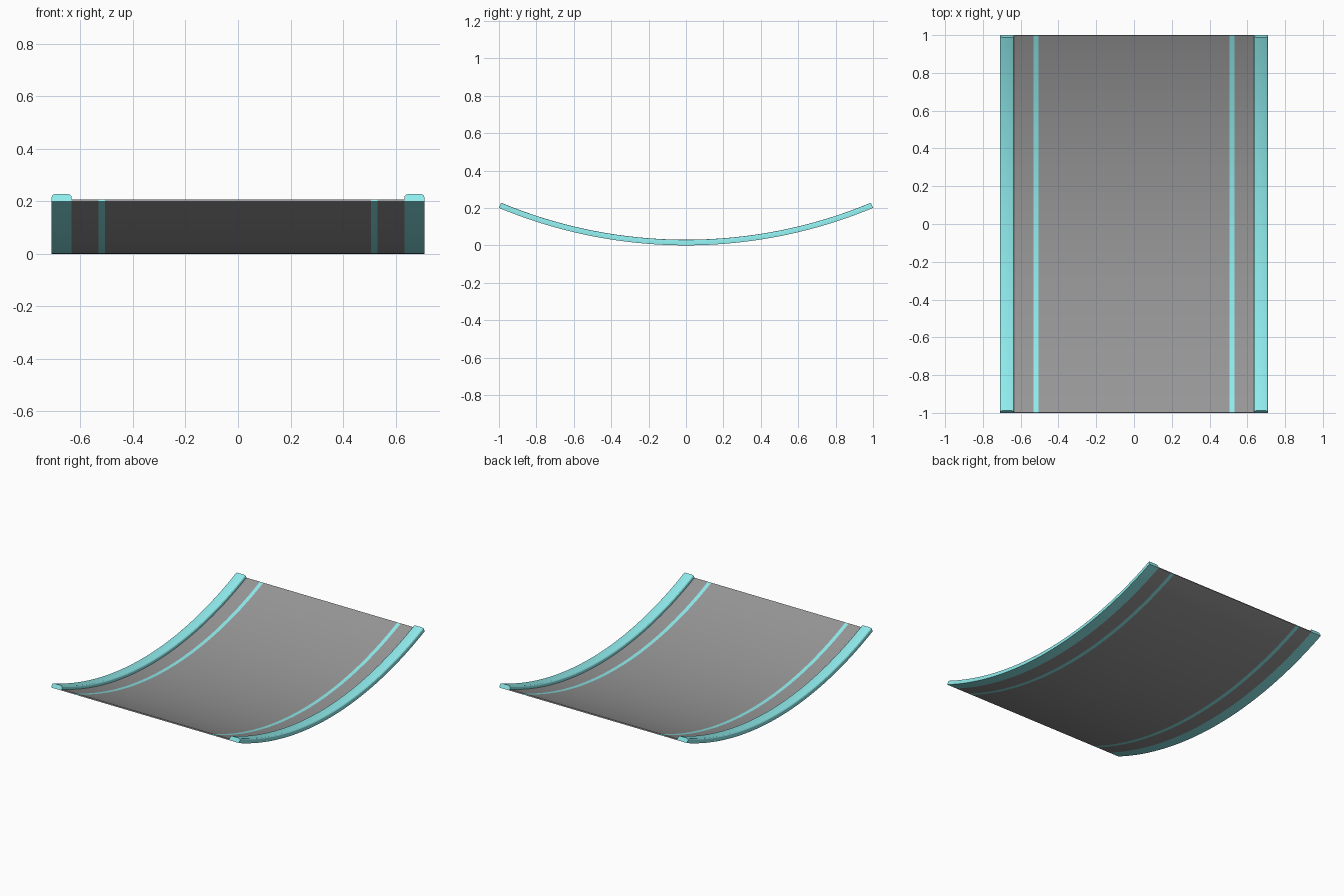
import bpy, bmesh
from math import sin, cos, asin, pi

if "Cube" in bpy.data.objects:
    bpy.data.objects.remove(bpy.data.objects["Cube"])

R = 2.6                      # radius of the underside
HALF = asin(1.0 / R)         # half the sweep angle
SEG = 48


def material(name, rgb):
    m = bpy.data.materials.new(name)
    m.diffuse_color = (*rgb, 1)
    m.use_nodes = True
    m.node_tree.nodes["Principled BSDF"].inputs["Base Color"].default_value = m.diffuse_color
    return m


def sweep(name, profile, mat):
    """Sweep a closed (x, height) profile along the shallow arc."""
    bm = bmesh.new()
    rings = []
    for i in range(SEG + 1):
        a = -HALF + 2 * HALF * i / SEG
        rings.append([bm.verts.new((x, (R - h) * sin(a), R - (R - h) * cos(a)))
                      for x, h in profile])
    n = len(profile)
    for r0, r1 in zip(rings, rings[1:]):
        for j in range(n):
            k = (j + 1) % n
            bm.faces.new((r0[j], r0[k], r1[k], r1[j]))
    bm.faces.new(rings[0])
    bm.faces.new(rings[-1])
    bmesh.ops.recalc_face_normals(bm, faces=bm.faces[:])
    me = bpy.data.meshes.new(name)
    bm.to_mesh(me)
    bm.free()
    me.materials.append(mat)
    ob = bpy.data.objects.new(name, me)
    bpy.context.collection.objects.link(ob)
    bpy.ops.object.select_all(action='DESELECT')
    ob.select_set(True)
    bpy.context.view_layer.objects.active = ob
    bpy.ops.object.shade_smooth_by_angle(angle=0.35)
    return ob


def slab(x0, x1, t):
    return [(x0, 0), (x1, 0), (x1, t), (x0, t)]


def rail_profile(x0, x1, h, r):
    """Rail section with faceted, rounded top corners."""
    pts = [(x0, 0), (x1, 0)]
    for cx, start in ((x1 - r, 0), (x0 + r, pi / 2)):
        for i in range(4):
            a = start + pi / 2 * i / 3
            pts.append((cx + r * cos(a), h - r + r * sin(a)))
    return pts


cyan = material("cyan", (0.28, 0.84, 0.85))
grey = material("dark_grey", (0.31, 0.31, 0.31))
T = 0.008                    # sheet thickness

# Curved deck between the stripes
sweep("deck_centre", slab(-0.506, 0.506, T), grey)

# Mirrored stripes, outer deck panels and edge rails
for side, s in (("left", -1), ("right", 1)):
    for name, prof, mat in (
            ("stripe", slab(0.506, 0.532, T), cyan),
            ("deck_edge", slab(0.532, 0.634, T), grey),
            ("rail", rail_profile(0.634, 0.71, 0.03, 0.013), cyan)):
        sweep(f"{name}_{side}", [(s * x, h) for x, h in prof], mat)
